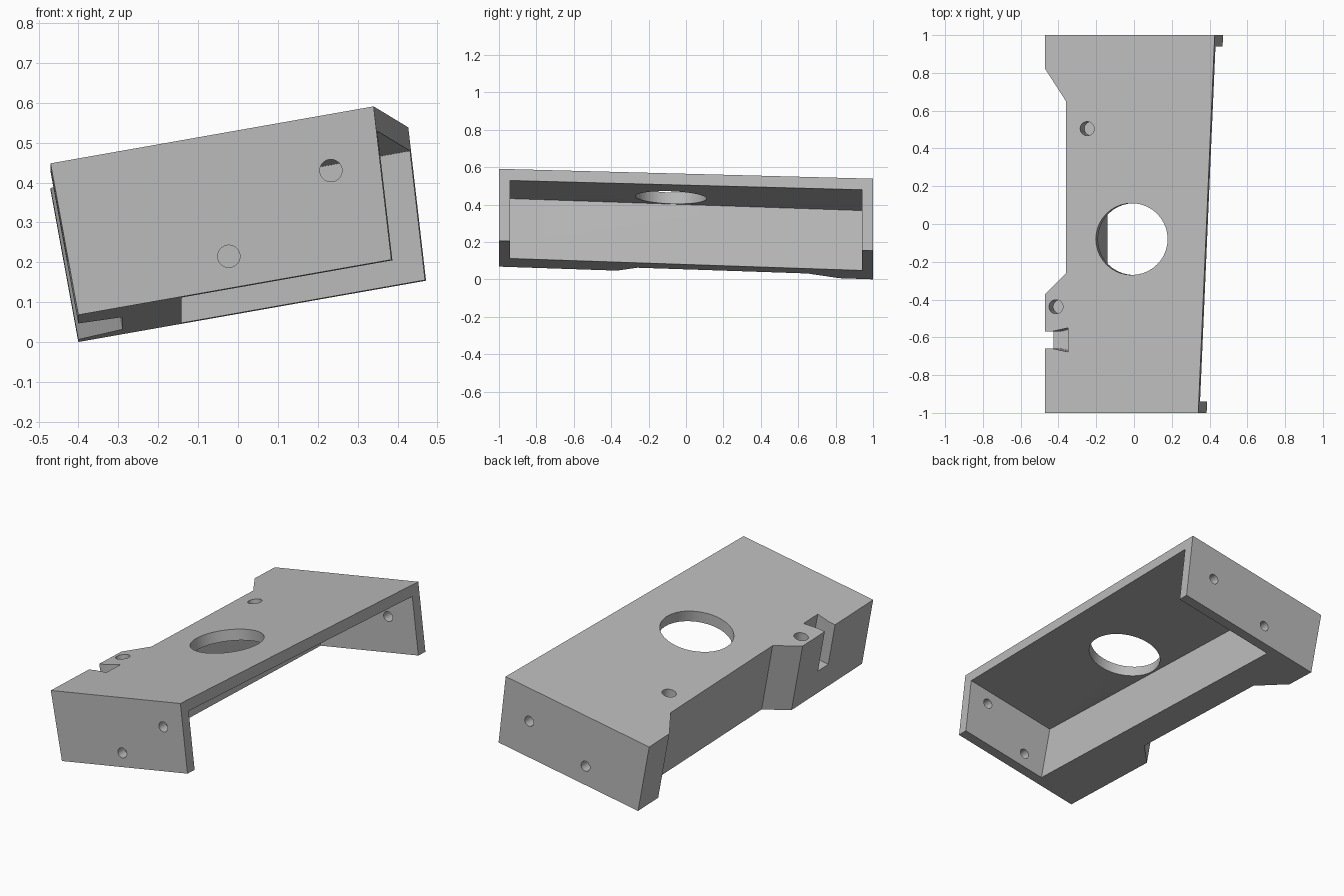
import bpy, bmesh
from mathutils import Matrix

if "Cube" in bpy.data.objects:
    bpy.data.objects.remove(bpy.data.objects["Cube"])

grey = bpy.data.materials.new("plain grey")
grey.use_nodes = True
COLOUR = (0.5, 0.5, 0.5, 1)
grey.diffuse_color = COLOUR
grey.node_tree.nodes["Principled BSDF"].inputs["Base Color"].default_value = COLOUR

HEIGHT = 0.38
# Bracket coordinates (across, along, depth below top) to tilted world position
TILT = Matrix(((1, 0, 0.183, 0),
               (0, 1, 0, 0),
               (0.1763, -0.034, -1, 0.497),
               (0, 0, 0, 1)))


def finish(name, bm, tilt=True):
    if tilt:
        bm.transform(TILT)
    bmesh.ops.recalc_face_normals(bm, faces=bm.faces)
    mesh = bpy.data.meshes.new(name)
    bm.to_mesh(mesh)
    bm.free()
    mesh.materials.append(grey)
    obj = bpy.data.objects.new(name, mesh)
    bpy.context.scene.collection.objects.link(obj)
    return obj


def prism(name, outline, start, end, taper=0.0):
    """Extrude an outline in depth; taper draws the open side inward."""
    bm = bmesh.new()
    top = [bm.verts.new((x, y, start)) for x, y in outline]
    low = [bm.verts.new((x - (taper if x > 0 else 0), y, end)) for x, y in outline]
    bm.faces.new(top)
    bm.faces.new(low)
    for i in range(len(top)):
        j = (i + 1) % len(top)
        bm.faces.new((top[i], top[j], low[j], low[i]))
    return finish(name, bm)


def rectangle(x0, x1, y0, y1):
    return [(x0, y0), (x1, y0), (x1, y1), (x0, y1)]


def drill(name, x, y, radius, depth):
    bm = bmesh.new()
    bmesh.ops.create_cone(bm, cap_ends=True, segments=40, radius1=radius,
                          radius2=radius, depth=depth + 0.1,
                          matrix=Matrix.Translation((x, y, (depth - 0.1) / 2)))
    return finish(name, bm)


def end_drill(name, x, y, z):
    bm = bmesh.new()
    bmesh.ops.create_cone(bm, cap_ends=True, segments=32, radius1=0.028,
                          radius2=0.028, depth=0.14,
                          matrix=Matrix.Translation((x, y, z)) @ Matrix.Rotation(1.5707963, 4, "X"))
    return finish(name, bm, tilt=False)


# Solid block with the recessed left side
body = prism("bracket_body", [
    (-0.47, -1), (0.34, -1), (0.427, 1), (-0.47, 1), (-0.47, 0.82),
    (-0.36, 0.65), (-0.36, -0.26), (-0.47, -0.37)], 0, HEIGHT, taper=0.025)

# Cavity, leaving the top plate, two end plates and the thick side wall
cutters = [prism("cavity_cutter", rectangle(-0.211, 1, -0.94, 0.94), 0.06, 0.6)]

# Dovetail slot in the side wall
cutters.append(prism("slot_cutter", [
    (-0.6, -0.66), (-0.43, -0.66), (-0.35, -0.677),
    (-0.35, -0.55), (-0.43, -0.568), (-0.6, -0.568)], -0.1, 0.235))

# Large opening and small holes in the top plate
cutters.append(drill("opening_cutter", -0.012, -0.08, 0.19, 0.12))
for x, y in [(-0.413, 0.945), (-0.248, 0.505), (0.125, 0.527),
             (-0.413, -0.438), (-0.248, -0.54), (-0.413, -0.785)]:
    cutters.append(drill("top_hole_cutter", x, y, 0.037, 0.12))

# Holes through the end plates
for x, y, z in [(-0.023, -0.97, 0.215), (0.233, -0.97, 0.43),
                (0.28, 0.97, 0.325), (-0.072, 0.97, 0.165)]:
    cutters.append(end_drill("end_hole_cutter", x, y, z))

bpy.context.view_layer.objects.active = body
body.select_set(True)
for cutter in cutters:
    cut = body.modifiers.new("cut", "BOOLEAN")
    cut.operation = "DIFFERENCE"
    cut.solver = "EXACT"
    cut.object = cutter
    bpy.ops.object.modifier_apply(modifier=cut.name)
    bpy.data.objects.remove(cutter)

bpy.ops.object.shade_smooth_by_angle(angle=0.5)
